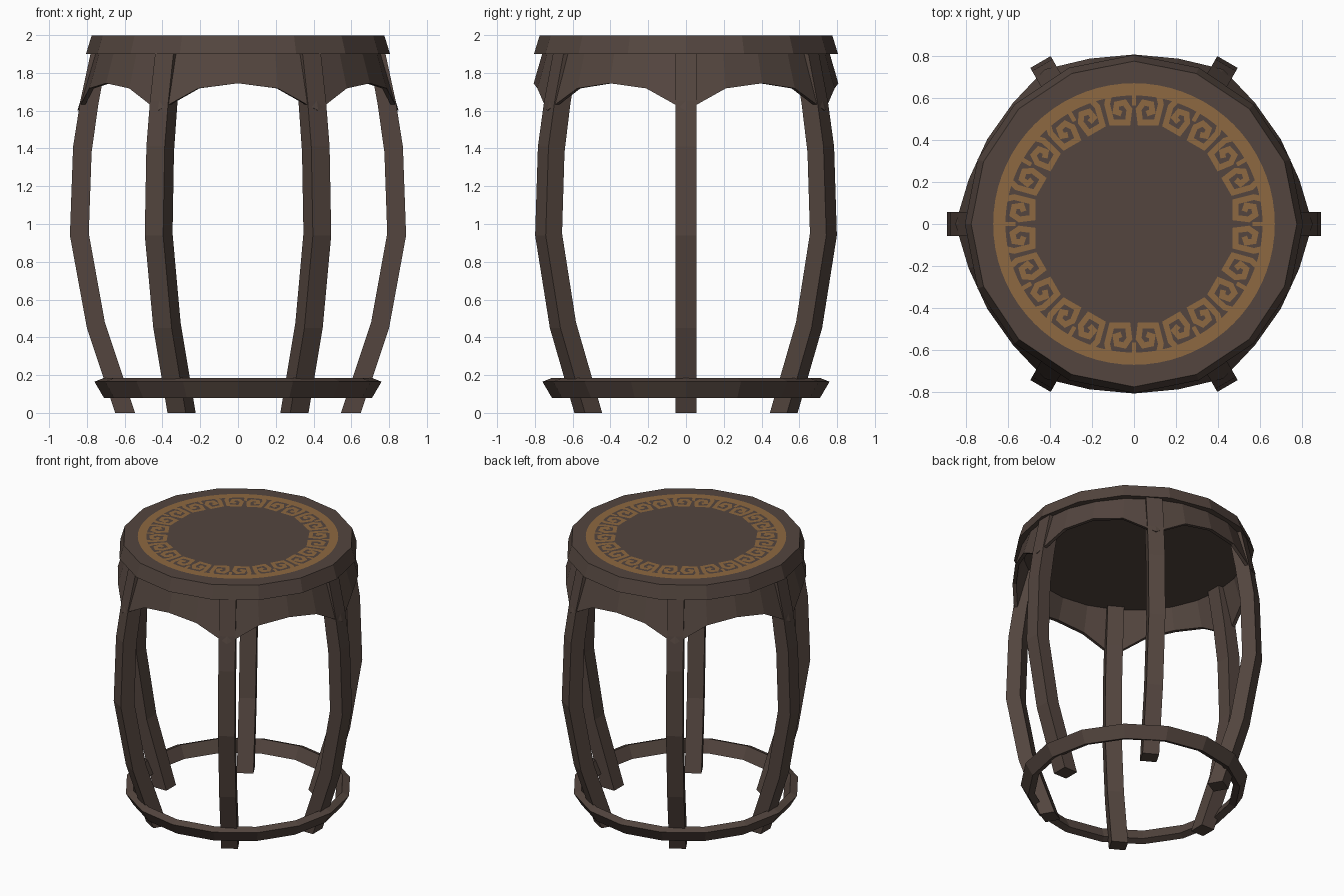
import bpy, bmesh, math
from mathutils import Vector

if "Cube" in bpy.data.objects:
    bpy.data.objects.remove(bpy.data.objects["Cube"])


def material(name, col):
    m = bpy.data.materials.new(name)
    m.diffuse_color = (*col, 1)
    m.use_nodes = True
    m.node_tree.nodes["Principled BSDF"].inputs["Base Color"].default_value = m.diffuse_color
    return m


WOOD = material("dark brown wood", (0.087, 0.060, 0.049))
GOLD = material("antique gold", (0.270, 0.140, 0.052))


def finish(bm, name, mat, recalc=True):
    if recalc:
        bmesh.ops.recalc_face_normals(bm, faces=bm.faces)
    me = bpy.data.meshes.new(name)
    bm.to_mesh(me)
    bm.free()
    me.materials.append(mat)
    ob = bpy.data.objects.new(name, me)
    bpy.context.collection.objects.link(ob)
    return ob


def loft(name, sections, closed):
    """Join equal-sized point loops into a solid, as a ring or a capped bar."""
    bm = bmesh.new()
    loops = [[bm.verts.new(p) for p in s] for s in sections]
    n = len(loops[0])
    count = len(loops) if closed else len(loops) - 1
    for i in range(count):
        a, b = loops[i], loops[(i + 1) % len(loops)]
        for j in range(n):
            k = (j + 1) % n
            bm.faces.new((a[j], a[k], b[k], b[j]))
    if not closed:
        bm.faces.new(loops[0])
        bm.faces.new(loops[-1])
    return finish(bm, name, WOOD)


def polar(r, ang, z):
    return (r * math.cos(ang), r * math.sin(ang), z)


# Seat: sixteen-sided disc, slightly wider at the bottom
bpy.ops.mesh.primitive_cone_add(vertices=16, radius1=0.805, radius2=0.775,
                                depth=0.097, location=(0, 0, 1.9485))
seat = bpy.context.object
seat.name = "seat"
seat.data.materials.append(WOOD)

# Apron: flared skirt with an arched edge between each pair of legs
EDGE = (1.60, 1.718, 1.745, 1.718)
sections = []
for i in range(24):
    a, zb = math.radians(15 * i), EDGE[i % 4]
    rb = 0.76 + (1.9 - zb) * 0.3
    sections.append([polar(0.76, a, 1.905), polar(rb, a, zb),
                     polar(rb - 0.025, a, zb), polar(0.735, a, 1.905)])
loft("apron", sections, True)

# Six bowed legs: (height of outer edge, outer radius, height of inner edge, inner radius)
LEG = [(0.0, 0.65, 0.0, 0.545), (0.45, 0.80, 0.48, 0.705), (0.94, 0.89, 0.95, 0.79),
       (1.41, 0.873, 1.38, 0.775), (1.65, 0.835, 1.63, 0.74), (1.905, 0.78, 1.905, 0.69)]
for i in range(6):
    a = math.radians(60 * i)
    out = Vector((math.cos(a), math.sin(a), 0))
    side = Vector((-out.y, out.x, 0)) * 0.056
    up = Vector((0, 0, 1))
    loft(f"leg_{i + 1}",
         [[out * ro + side + up * zo, out * ro - side + up * zo,
           out * ri - side + up * zi, out * ri + side + up * zi]
          for zo, ro, zi, ri in LEG], False)

# Foot ring: tilted band around the legs
BAND = [(0.76, 0.165), (0.71, 0.08), (0.665, 0.098), (0.71, 0.185)]
loft("foot_ring", [[polar(r, math.radians(22.5 * i), z) for r, z in BAND]
                   for i in range(16)], True)

# Gold inlay on the seat: an outer circle and twelve mirrored scroll motifs
TOP = 2.0
inlay = bmesh.new()


def strip(path, width, place):
    """Flat mitred ribbon along a 2D path."""
    pts = [Vector(p) for p in path]
    pairs = []
    for i, p in enumerate(pts):
        d0 = (p - pts[i - 1]).normalized() if i else None
        d1 = (pts[i + 1] - p).normalized() if i < len(pts) - 1 else None
        d0, d1 = d0 or d1, d1 or d0
        t = (d0 + d1).normalized()
        nrm = Vector((-t.y, t.x))
        h = width / 2 / max(0.5, t.dot(d1))
        pairs.append([inlay.verts.new(place(p + nrm * s)) for s in (h, -h)])
    for (a, b), (c, d) in zip(pairs, pairs[1:]):
        inlay.faces.new((a, b, d, c))


rings = [[inlay.verts.new(polar(r, math.tau * i / 72, TOP)) for i in range(72)]
         for r in (0.612, 0.67)]
for i in range(72):
    k = (i + 1) % 72
    inlay.faces.new((rings[0][i], rings[1][i], rings[1][k], rings[0][k]))

SCROLL = [(0.118, 0.615), (0.128, 0.57), (0.106, 0.483), (0.03, 0.483), (0.022, 0.545),
          (0.045, 0.578), (0.082, 0.57), (0.088, 0.535), (0.06, 0.525)]
for i in range(12):
    a = math.radians(30 * i)
    for s in (1, -1):
        def place(p, a=a, s=s):
            x, y = s * p.x, p.y
            return (x * math.cos(a) - y * math.sin(a),
                    x * math.sin(a) + y * math.cos(a), TOP)
        strip(SCROLL, 0.027, place)
    strip([(0, 0.62), (0, 0.565)], 0.02, place)

inlay.normal_update()
for f in inlay.faces:
    if f.normal.z < 0:
        f.normal_flip()
finish(inlay, "seat_inlay", GOLD, recalc=False)
